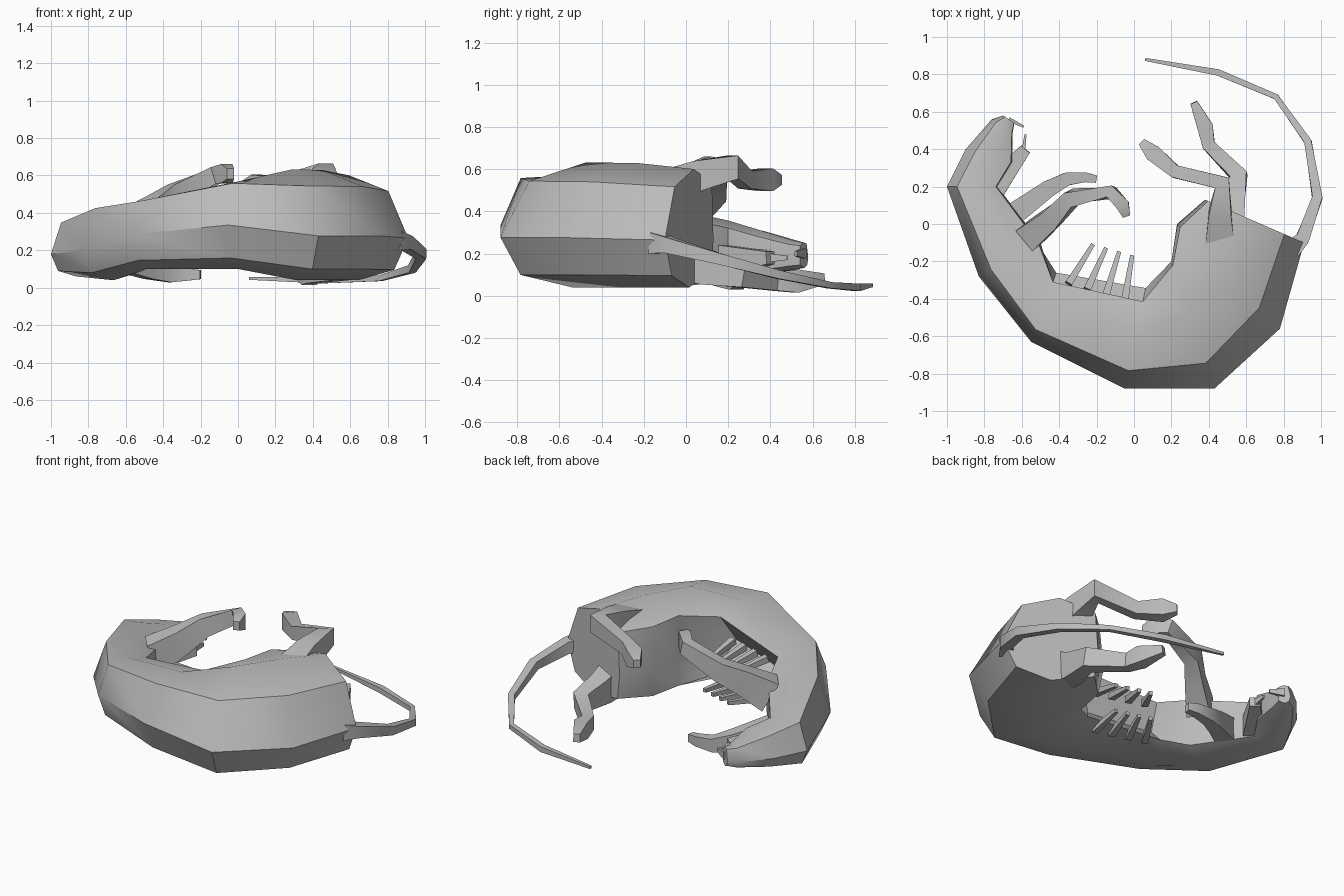
import bpy, bmesh, math
from mathutils import Vector

default_cube = bpy.data.objects.get("Cube")
if default_cube:
    bpy.data.objects.remove(default_cube)

shade = (.5, .5, .5, 1)
grey = bpy.data.materials.new("plain_grey")
grey.use_nodes = True
grey.diffuse_color = shade
grey.node_tree.nodes["Principled BSDF"].inputs["Base Color"].default_value = shade


def loft(name, rings):
    """Skin a list of equal-sized rings and cap both ends."""
    bm = bmesh.new()
    loops = [[bm.verts.new(point) for point in ring] for ring in rings]
    for ring, following in zip(loops, loops[1:]):
        for i in range(len(ring)):
            bm.faces.new((ring[i - 1], ring[i], following[i], following[i - 1]))
    bm.faces.new(loops[0])
    bm.faces.new(loops[-1])
    bmesh.ops.recalc_face_normals(bm, faces=bm.faces)
    mesh = bpy.data.meshes.new(name)
    bm.to_mesh(mesh)
    bm.free()
    mesh.materials.append(grey)
    part = bpy.data.objects.new(name, mesh)
    bpy.context.collection.objects.link(part)
    bpy.ops.object.select_all(action='DESELECT')
    part.select_set(True)
    bpy.context.view_layer.objects.active = part
    bpy.ops.object.shade_smooth_by_angle(angle=math.radians(40))


def limb(name, path, thick, thin, height=1, paw=1):
    """Square tube that thins along a path; paw widens it before the tip."""
    points = [Vector(point) for point in path]
    last = len(points) - 1
    rings = []
    for i, point in enumerate(points):
        before = (point - points[max(i - 1, 0)]).normalized()
        after = (points[min(i + 1, last)] - point).normalized()
        along = (before + after).normalized()
        radius = thick * (thin / thick) ** (i / last)
        if i == last - 1:
            radius *= paw
        side = along.cross(Vector((0, 0, 1))).normalized() * radius
        up = side.cross(along) * height / radius
        up = up.normalized() * radius * height
        rings.append([point + side + up, point - side + up,
                      point - side - up, point + side - up])
    loft(name, rings)


def body_slice(back, belly):
    """Cross-section from back to belly, its height set by where it lies."""
    back, belly = Vector(back), Vector(belly)
    middle = (back + belly) / 2
    hollow = -.6 < back.x < 0
    head = max(0, middle.y - .1)
    top = .65 - .2 * abs(middle.x - .4) - head * .4
    bottom = (.1 if hollow else .04) + head * .2
    ridge = bottom + (top - bottom) * (.5 if hollow else .4)
    rise, fall = top - ridge, bottom - ridge
    shoulder = ridge + rise * (.75 if back.x > 0 else .95)
    inner, lower_rim = (.7, 1.12) if hollow else (1, .96)
    profile = ((0, ridge), (.2, shoulder), (.6, top), (.97, ridge + rise * .8),
               (inner, ridge), (lower_rim, ridge + fall * .7),
               (.5, bottom), (.14, ridge + fall * .75))
    return [(*back.lerp(belly, across), z) for across, z in profile]


# Curled body from rump to snout, with an open belly
back_line = [(.91, -.1), (.78, -.56), (.43, -.88), (-.05, -.88), (-.55, -.63),
             (-.83, -.28), (-1, .2), (-.9, .4), (-.76, .56), (-.7, .58)]
belly_line = [(.38, .13), (.23, 0), (.2, -.2), (.05, -.4), (-.43, -.3),
              (-.5, -.1), (-.73, .2), (-.65, .33), (-.65, .48), (-.64, .54)]
loft("body", [body_slice(*ends) for ends in zip(back_line, belly_line)])

# Open jaw and front teeth
limb("lower_jaw", [(-.75, .2, .17), (-.58, .4, .18)], .07, .03)
limb("upper_tooth", [(-.67, .56, .2), (-.59, .52, .2)], .012, .006, height=2)
limb("lower_tooth", [(-.59, .4, .18), (-.58, .48, .18)], .01, .005, height=2)

# Hind legs
limb("upper_hind_leg", [(.46, -.1, .5), (.46, .06, .57), (.47, .22, .61),
                        (.22, .28, .55), (.1, .38, .55), (.04, .44, .55)],
     .08, .02, height=1.2, paw=1.7)
limb("lower_hind_leg", [(.5, -.1, .2), (.53, .1, .13), (.56, .26, .1),
                        (.4, .42, .07), (.38, .52, .07), (.32, .65, .08)],
     .08, .02, height=1.3, paw=1.6)

# Forelegs
limb("upper_foreleg", [(-.55, -.06, .33), (-.43, .04, .42), (-.33, .14, .5),
                       (-.12, .17, .6), (-.06, .1, .61), (-.04, .04, .61)],
     .07, .02, height=1.4, paw=1.4)
limb("lower_foreleg", [(-.66, .04, .17), (-.47, .18, .1), (-.36, .24, .07),
                       (-.26, .25, .07), (-.2, .24, .07)],
     .06, .02, height=1.2)

# Tail
limb("tail", [(.84, -.14, .25), (.9, -.08, .24), (.98, .14, .18), (.93, .44, .1),
              (.76, .68, .05), (.45, .81, .04), (.06, .88, .05)],
     .05, .008, paw=1.6)

# Two rows of ribs reaching into the belly opening
for row, root_height, tip_height in (("upper", .4, .33), ("lower", .15, .16)):
    for i in range(4):
        root = Vector((-.35, -.32, root_height)) + Vector((.1, -.03, 0)) * i
        tip = Vector((-.22, -.11, tip_height)) + Vector((.07, -.02, 0)) * i
        limb(f"{row}_rib_{i + 1}", [root, tip], .02, .011)
